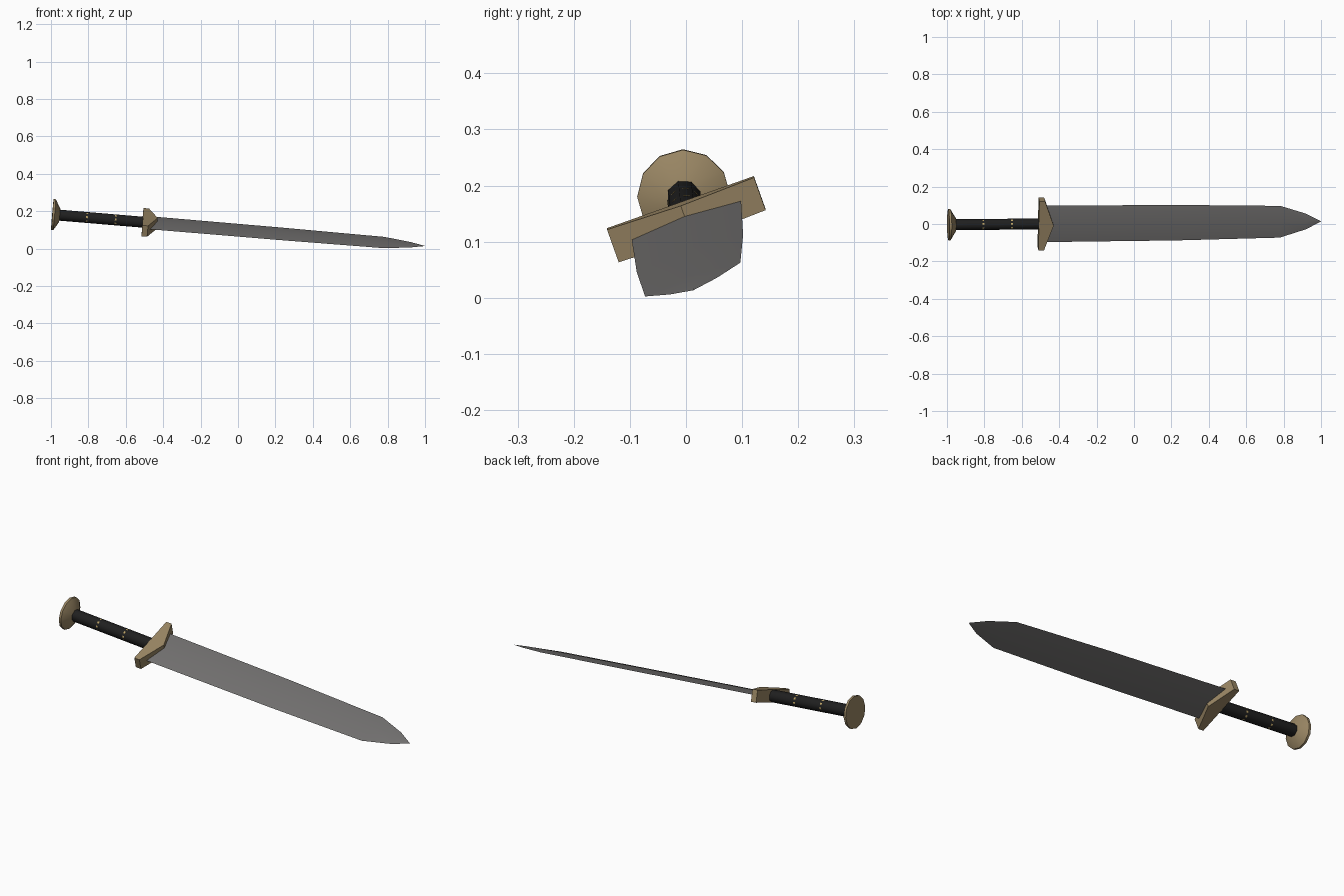
import bpy, bmesh, math
from mathutils import Matrix, Vector

if "Cube" in bpy.data.objects:
    bpy.data.objects.remove(bpy.data.objects["Cube"])

# Sword frame: long axis from pommel to tip, blade rolled about it
START, TIP = Vector((-0.993, -0.004, 0.182)), Vector((1.0, 0.014, 0.014))
ROLL = math.radians(19.6)
ax = (TIP - START).normalized()
side = Vector((0, 0, 1)).cross(ax).normalized()
up = ax.cross(side)
y_ax = side * math.cos(ROLL) + up * math.sin(ROLL)
z_ax = ax.cross(y_ax)
FRAME = Matrix((ax, y_ax, z_ax)).transposed().to_4x4()
FRAME.translation = START
LENGTH = (TIP - START).length


def material(name, rgb):
    m = bpy.data.materials.new(name)
    m.diffuse_color = (*rgb, 1)
    m.use_nodes = True
    m.node_tree.nodes["Principled BSDF"].inputs["Base Color"].default_value = m.diffuse_color
    return m


steel = material("grey steel", (0.165, 0.160, 0.158))
bronze = material("dull bronze", (0.315, 0.235, 0.125))
leather = material("black leather", (0.014, 0.014, 0.014))
gold = material("gold trim", (0.50, 0.36, 0.13))


def loft(name, rings, mat, smooth=None):
    """Skin a list of equal-sized point rings and cap both ends."""
    bm = bmesh.new()
    rows = [[bm.verts.new(p) for p in ring] for ring in rings]
    n = len(rows[0])
    for a, b in zip(rows, rows[1:]):
        for i in range(n):
            j = (i + 1) % n
            bm.faces.new((a[i], a[j], b[j], b[i]))
    bm.faces.new(rows[0])
    bm.faces.new(rows[-1])
    bmesh.ops.remove_doubles(bm, verts=bm.verts, dist=1e-5)
    bmesh.ops.recalc_face_normals(bm, faces=bm.faces)
    bm.transform(FRAME)
    me = bpy.data.meshes.new(name)
    bm.to_mesh(me)
    bm.free()
    me.materials.append(mat)
    ob = bpy.data.objects.new(name, me)
    bpy.context.collection.objects.link(ob)
    if smooth:
        bpy.ops.object.select_all(action='DESELECT')
        ob.select_set(True)
        bpy.context.view_layer.objects.active = ob
        bpy.ops.object.shade_smooth_by_angle(angle=math.radians(smooth))
    return ob


def circle(x, r, n, phase=0.0):
    return [(x, r * math.cos(phase + i * math.tau / n), r * math.sin(phase + i * math.tau / n))
            for i in range(n)]


def diamond(x, w, t):
    return [(x, w, 0), (x, 0, t), (x, -w, 0), (x, 0, -t)]


# Blade: flattened diamond section (distance, half width, half thickness)
loft("blade", [diamond(*s) for s in (
    (0.50, 0.1035, 0.011), (1.23, 0.1005, 0.010), (1.78, 0.090, 0.008),
    (1.92, 0.044, 0.005), (LENGTH, 0.0004, 0.0004))], steel, 30)

# Guard: flat-backed bar with a peaked front
outline = [(0.484, -0.139), (0.514, -0.139), (0.563, 0), (0.514, 0.139), (0.484, 0.139)]
loft("guard", [[(x, y, z) for x, y in outline] for z in (-0.031, 0.031)], bronze)

# Grip with two thin trim rings that barely break the surface
loft("grip", [circle(0.03, 0.031, 8), circle(0.50, 0.031, 8)], leather, 50)
for i, x in enumerate((0.186, 0.340)):
    loft(f"grip_ring_{i + 1}", [circle(x - 0.005, 0.0297, 16), circle(x + 0.005, 0.0297, 16)], gold)

# Pommel: flared disc
loft("pommel", [circle(x, r, 12, 0.2) for x, r in (
    (0.0, 0.083), (0.012, 0.083), (0.040, 0.036))], bronze, 35)
